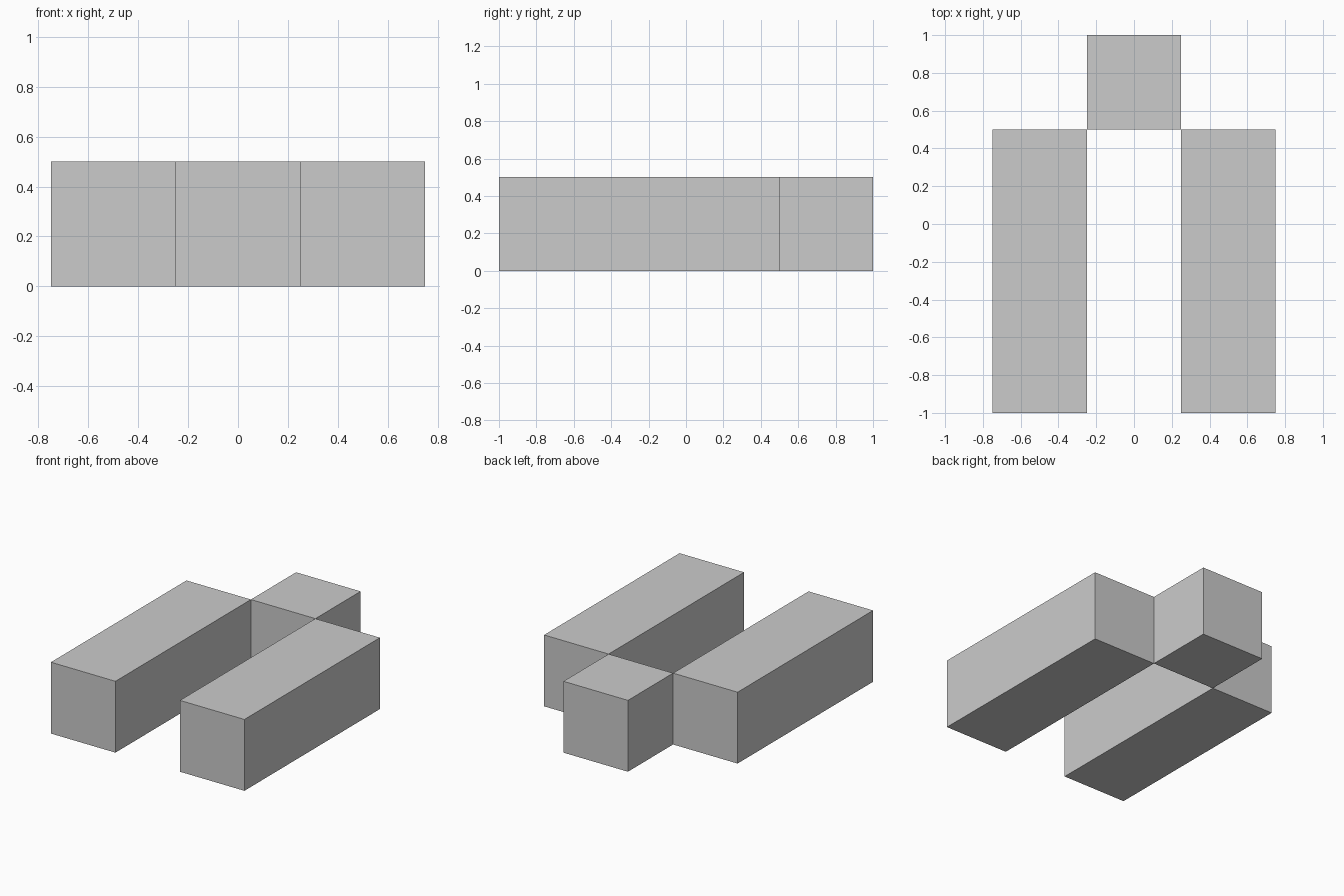
import bpy

if "Cube" in bpy.data.objects:
    bpy.data.objects.remove(bpy.data.objects["Cube"])

HEIGHT = 0.5


def block(name, x, y, width, depth):
    """Box standing on the ground, centred on (x, y)."""
    bpy.ops.mesh.primitive_cube_add(size=1, location=(0, 0, 0))
    obj = bpy.context.object
    obj.name = name
    for v in obj.data.vertices:
        v.co.x *= width
        v.co.y *= depth
        v.co.z = (v.co.z + 0.5) * HEIGHT
    obj.location = (x, y, 0)
    return obj


# Two long side blocks
for side, sign in (("left", -1), ("right", 1)):
    block(f"{side}_long_block", sign * 0.5, -0.25, 0.5, 1.5)

# Short block at the back, meeting the long blocks at their corners
block("back_block", 0, 0.75, 0.5, 0.5)
